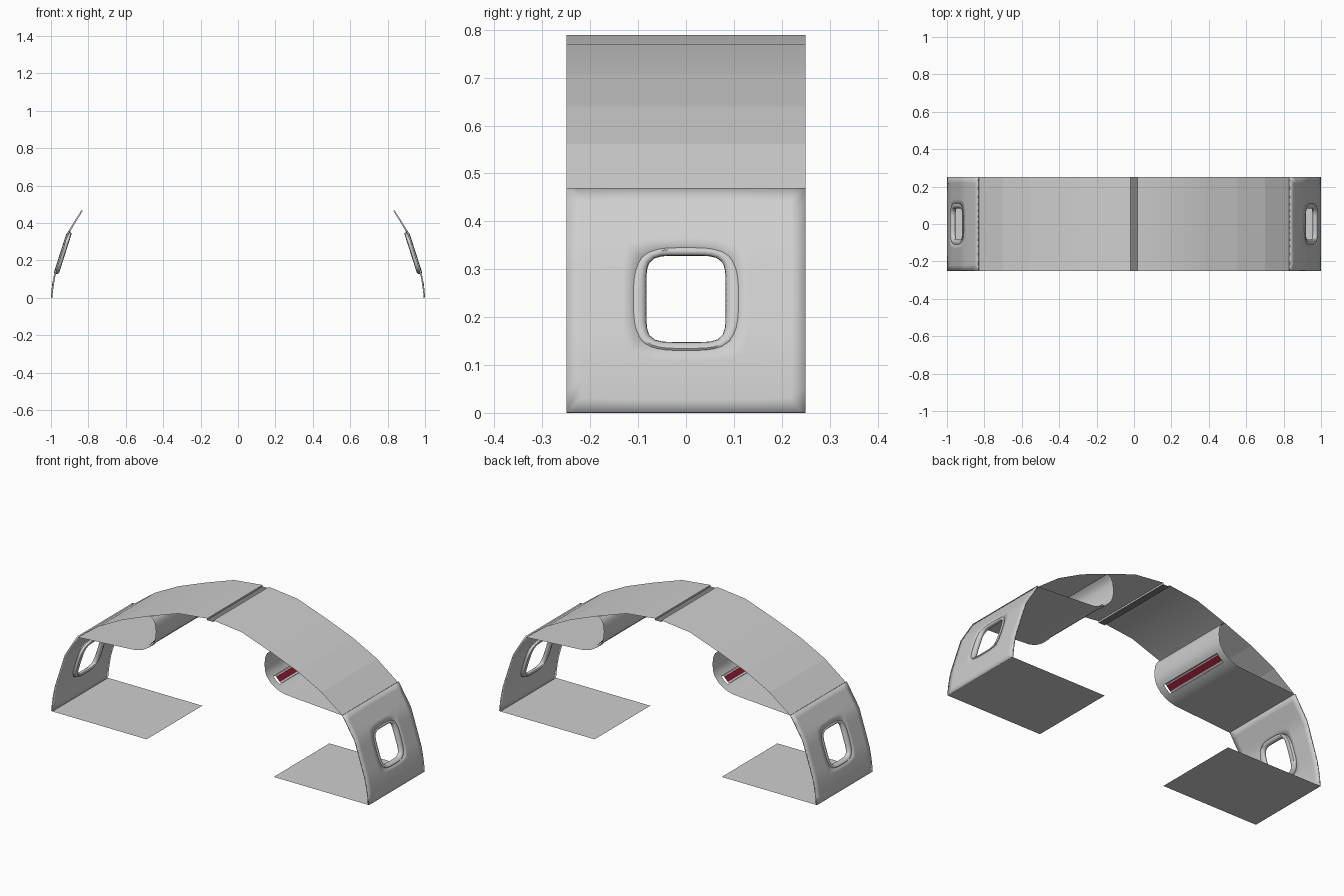
import bpy, math
from math import cos, sin, pi

if "Cube" in bpy.data.objects:
    bpy.data.objects.remove(bpy.data.objects["Cube"])

HALF = 0.25          # half depth of the cabin section
WIN_Z = 0.238        # window centre height


def material(name, rgb):
    m = bpy.data.materials.new(name)
    m.diffuse_color = (*rgb, 1)
    m.use_nodes = True
    m.node_tree.nodes["Principled BSDF"].inputs["Base Color"].default_value = m.diffuse_color
    return m


PANEL = material("light grey panel", (0.62, 0.62, 0.62))
DARK = material("dark grey strip", (0.22, 0.22, 0.22))
RED = material("dark red", (0.22, 0.01, 0.03))


def build(name, verts, faces, mat, smooth=None, mirror=True, thick=0):
    me = bpy.data.meshes.new(name)
    me.from_pydata(verts, [], faces)
    me.materials.append(mat)
    if smooth:
        me.shade_smooth()
        me.set_sharp_from_angle(angle=math.radians(smooth))
    ob = bpy.data.objects.new(name, me)
    bpy.context.collection.objects.link(ob)
    if thick:
        s = ob.modifiers.new("thickness", 'SOLIDIFY')
        s.thickness, s.offset = thick, -1
    if mirror:
        ob.modifiers.new("other_side", 'MIRROR').use_mirror_merge = False
    return ob


def sheet(name, profile, mat, y0=-HALF, y1=HALF, **kw):
    """Sweep an x-z profile along y."""
    n = len(profile)
    verts = [(x, y, z) for y in (y0, y1) for x, z in profile]
    faces = [(i, i + 1, n + i + 1, n + i) for i in range(n - 1)]
    return build(name, verts, faces, mat, **kw)


# Ceiling, centre strip and upper arch panels
sheet("centre_strip", [(-0.02, 0.78), (0.02, 0.78)], DARK, mirror=False)
sheet("ceiling_panel", [(0.02, 0.78), (0.02, 0.789), (0.2, 0.769), (0.38, 0.706)], PANEL, smooth=25)
sheet("arch_panel", [(0.38, 0.706), (0.55, 0.64), (0.70, 0.562), (0.83, 0.465)], PANEL)

# Floor strips
sheet("floor", [(0.4, 0), (0.995, 0)], PANEL)

# Overhead bin: curved shell with a slot along its lower curve
upper = [(0.38, 0.706), (0.358, 0.692), (0.347, 0.668), (0.342, 0.63),
         (0.345, 0.59), (0.353, 0.565), (0.366, 0.548)]
lower = [(0.408, 0.512), (0.432, 0.499), (0.47, 0.489), (0.55, 0.483), (0.83, 0.465)]
sheet("bin_front", upper, PANEL, smooth=35)
sheet("bin_bottom", lower, PANEL, smooth=35)
slot = [upper[-1], (0.384, 0.527), lower[0]]
for y0, y1, end in ((-HALF, -0.205, "front"), (0.205, HALF, "back")):
    sheet("bin_slot_end_" + end, slot, PANEL, y0, y1, smooth=35)
sheet("slot_lip", [upper[-1], (0.378, 0.553), (0.383, 0.549)], PANEL, -0.205, 0.205)
sheet("slot_inlay", [(0.383, 0.549), (0.407, 0.525)], RED, -0.205, 0.205)
sheet("slot_sill", [(0.407, 0.525), (0.415, 0.519), lower[0]], PANEL, -0.205, 0.205)


# Side wall with a window opening
WALL = [(0, 0.993), (0.07, 0.986), (0.14, 0.972), (0.34, 0.908), (0.465, 0.83)]


def wall_x(z):
    for (z0, x0), (z1, x1) in zip(WALL, WALL[1:]):
        if z <= z1:
            return x0 + (x1 - x0) * (z - z0) / (z1 - z0)
    return WALL[-1][1]


def barrel(a, half_w, half_h, n):
    """Rounded window outline point at angle a."""
    r = (abs(cos(a) / half_w) ** n + abs(sin(a) / half_h) ** n) ** (-1 / n)
    return r * cos(a), r * sin(a)


def frame_point(a, s):
    """Blend from the outer (s=0) to the inner (s=1) window outline."""
    o, i = barrel(a, 0.117, 0.112, 3.3), barrel(a, 0.083, 0.090, 5.5)
    return o[0] + (i[0] - o[0]) * s, o[1] + (i[1] - o[1]) * s


def border_point(a):
    top, bottom = 0.465 - WIN_Z, WIN_Z
    c, s = cos(a), sin(a)
    r = min(HALF / max(abs(c), 1e-6), (top if s > 0 else bottom) / max(abs(s), 1e-6))
    return r * c, r * s


angles = [2 * pi * i / 48 + 0.01 for i in range(48)]
angles += [math.atan2(h, w) % (2 * pi) for w in (-HALF, HALF) for h in (0.465 - WIN_Z, -WIN_Z)]
angles.sort()
N = len(angles)


def ring_faces(rings, closed):
    count = rings if closed else rings - 1
    return [(r * N + i, r * N + (i + 1) % N, (r + 1) % rings * N + (i + 1) % N,
             (r + 1) % rings * N + i) for r in range(count) for i in range(N)]


verts = []
for t in (0, 0.2, 0.4, 0.6, 0.8, 1):
    for a in angles:
        p, q = frame_point(a, 0.4), border_point(a)
        y, z = p[0] + (q[0] - p[0]) * t, WIN_Z + p[1] + (q[1] - p[1]) * t
        verts.append((wall_x(z), y, z))
faces = [f[::-1] for f in ring_faces(6, False)]
build("side_wall", verts, [f[::-1] for f in faces], PANEL, smooth=30, thick=0.008)

# Rounded window frame standing proud of the wall on both faces
section = [(0, 0), (0.12, 0.007), (0.4, 0.011), (0.7, 0.009), (0.95, 0.003),
           (1, -0.005), (0.9, -0.013), (0.55, -0.018), (0.15, -0.014)]
verts = []
for s, out in section:
    for a in angles:
        y, z = frame_point(a, s)
        verts.append((wall_x(z + WIN_Z) + out, y, z + WIN_Z))
build("window_frame", verts, ring_faces(len(section), True), PANEL, smooth=50)
